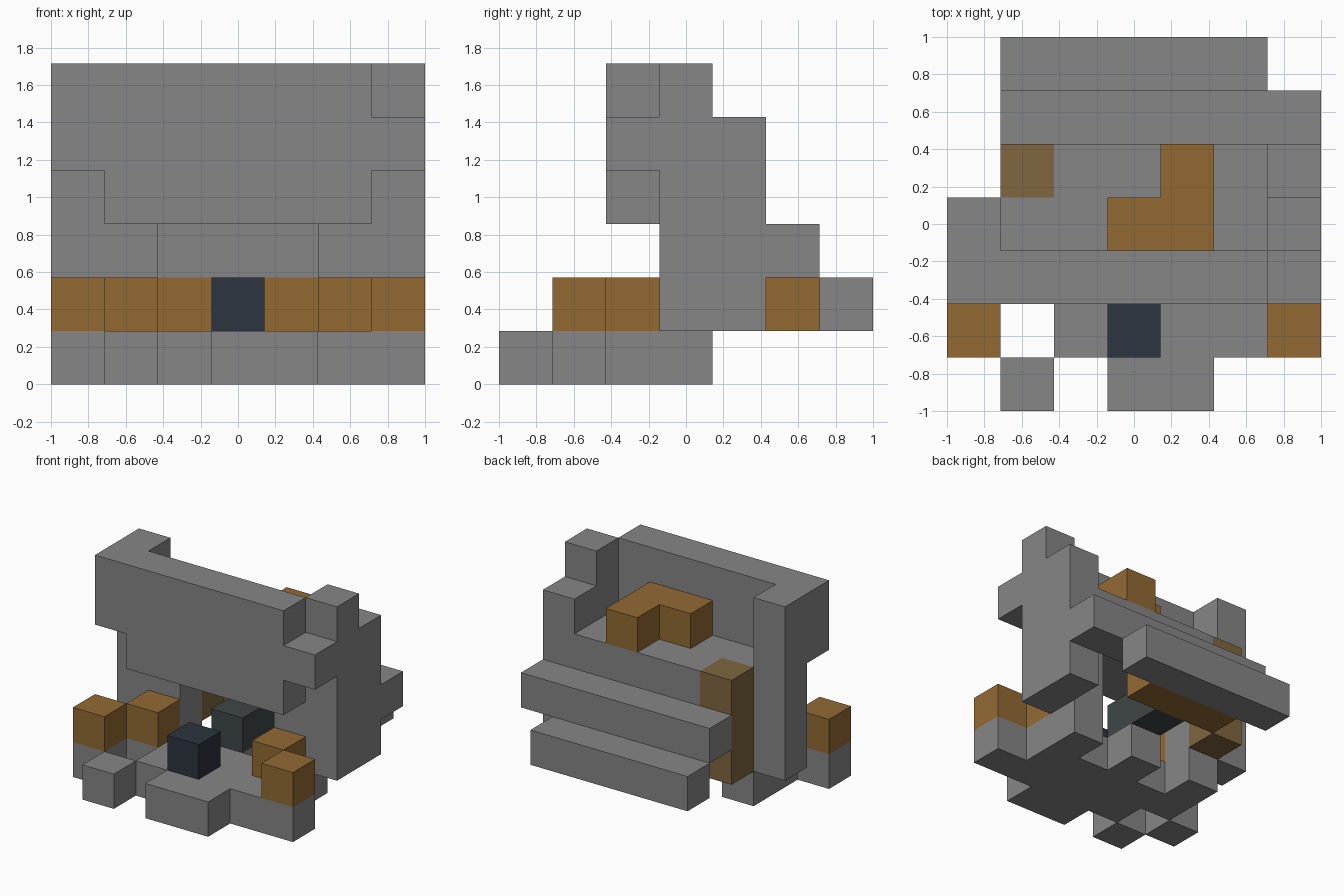
import bpy
import bmesh
from mathutils import Vector

cube = bpy.data.objects.get("Cube")
if cube:
    bpy.data.objects.remove(cube, do_unlink=True)

CELL = 2 / 7


def material(name, rgb):
    mat = bpy.data.materials.new(name)
    mat.use_nodes = True
    colour = (*rgb, 1)
    mat.diffuse_color = colour
    mat.node_tree.nodes["Principled BSDF"].inputs["Base Color"].default_value = colour
    return mat


grey = material("grey", (.24, .24, .24))
brown = material("brown", (.29, .145, .034))
dull_brown = material("dull brown", (.215, .135, .05))
navy = material("navy", (.025, .035, .05))
slate = material("slate", (.05, .063, .063))


def box(x, y, z):
    """Grid cells of a block; each argument is a cell or a (first, last) pair."""
    spans = [(v, v) if isinstance(v, int) else v for v in (x, y, z)]
    xs, ys, zs = (range(a, b + 1) for a, b in spans)
    return [(i, j, k) for i in xs for j in ys for k in zs]


# Each part is a union of grid blocks
parts = [
    ("base_plate", grey, box((1, 5), 2, 0) + box((2, 5), 1, 0) + box((3, 4), 0, 0) + box(3, 3, 0)),
    ("front_foot", grey, box(1, 0, 0)),
    ("right_foot", grey, box(0, 1, 0)),
    ("left_foot", grey, box(6, 1, 0)),
    ("inner_legs", grey, box(1, 3, (0, 2)) + box(5, 3, (0, 2))),
    ("right_wall", grey, box(0, 3, (1, 5))),
    ("left_wall", grey, box(6, 3, (1, 5)) + box(6, 4, (1, 4))),
    ("front_wall", grey, box((1, 5), 2, (3, 5)) + box(0, 2, (4, 5)) + box(6, 2, 4)),
    ("upper_deck", grey, box((1, 5), 3, 3) + box((2, 5), 4, 3)),
    ("upper_rear_beam", grey, box((1, 6), 5, 2)),
    ("lower_rear_beam", grey, box((1, 5), 6, 1)),
    ("outer_blocks", brown, box(0, 1, 1) + box(6, 1, 1)),
    ("inner_blocks", brown, box(1, 2, 1) + box(5, 2, 1)),
    ("rear_inner_beam", brown, box((2, 4), 5, 1)),
    ("deck_block", brown, box((3, 4), 3, 4) + box(4, 4, 4)),
    ("rear_post", dull_brown, box(1, 4, (1, 3))),
    ("front_block", navy, box(3, 1, 1)),
    ("middle_block", slate, box(3, (3, 4), 1)),
]

filled = {cell for part in parts for cell in part[2]}


def build(name, mat, cells):
    """Skin the cells, leaving out faces buried between neighbours."""
    bm = bmesh.new()
    for cell in cells:
        for axis in range(3):
            for side in (-1, 1):
                near = list(cell)
                near[axis] += side
                if tuple(near) in filled:
                    continue
                u, v = Vector(), Vector()
                u[(axis + 1) % 3] = v[(axis + 2) % 3] = .5
                centre = Vector(cell) + Vector((.5, .5, .5))
                centre[axis] += side / 2
                ring = [centre - u - v, centre + u - v, centre + u + v, centre - u + v]
                if side < 0:
                    ring.reverse()
                bm.faces.new([bm.verts.new((p - Vector((3.5, 3.5, 0))) * CELL) for p in ring])
    bmesh.ops.remove_doubles(bm, verts=bm.verts, dist=.001)
    bmesh.ops.dissolve_limit(bm, angle_limit=.01, verts=bm.verts, edges=bm.edges)
    mesh = bpy.data.meshes.new(name)
    bm.to_mesh(mesh)
    bm.free()
    mesh.materials.append(mat)
    bpy.context.collection.objects.link(bpy.data.objects.new(name, mesh))


for part in parts:
    build(*part)
